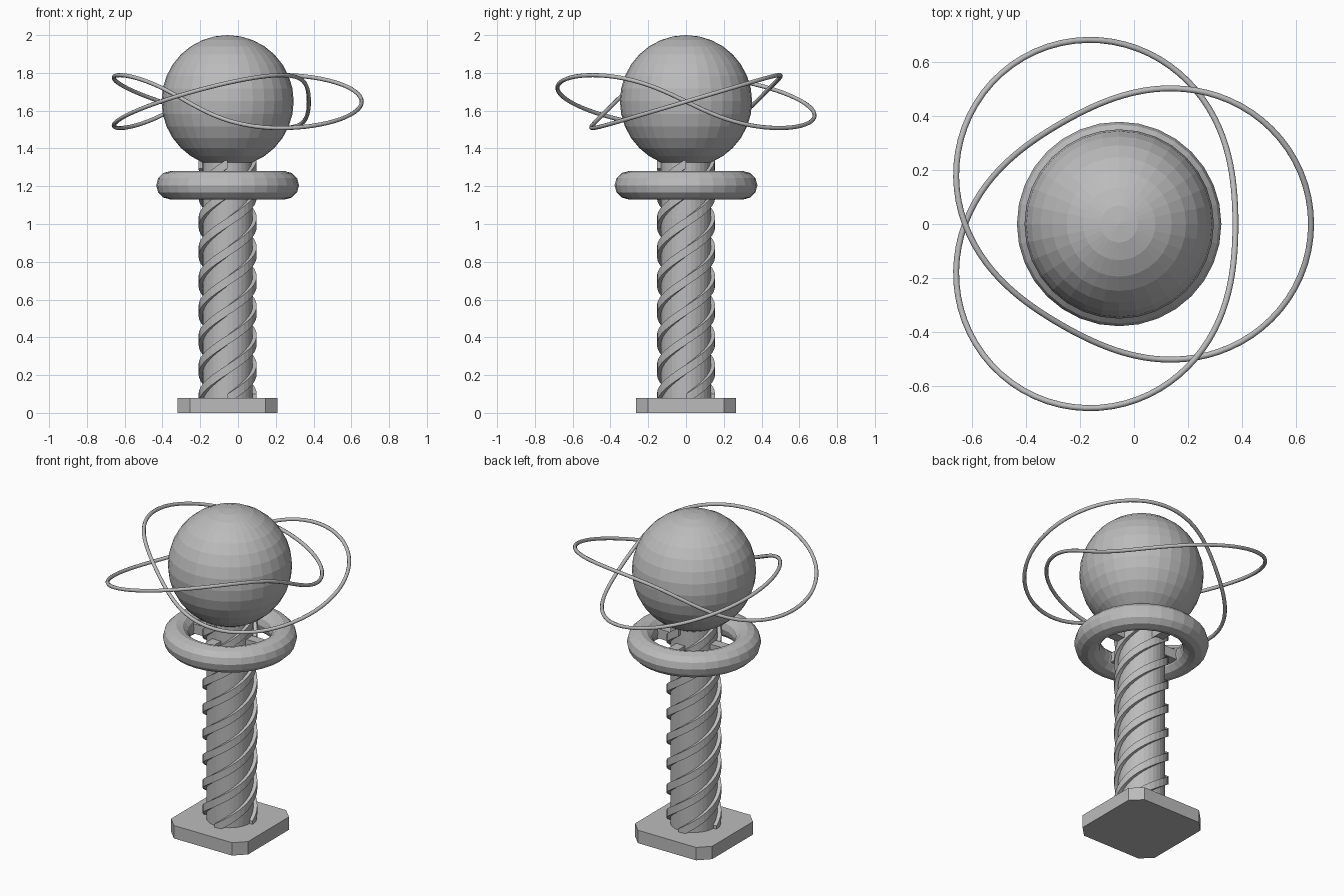
import bpy, bmesh, math
from math import sin, cos, pi

if "Cube" in bpy.data.objects:
    bpy.data.objects.remove(bpy.data.objects["Cube"])

CX = -0.055  # the column axis sits slightly left of the bounding box centre

grey = bpy.data.materials.new("stone_grey")
grey.diffuse_color = (0.5, 0.5, 0.5, 1)
grey.use_nodes = True
grey.node_tree.nodes["Principled BSDF"].inputs["Base Color"].default_value = grey.diffuse_color


def finish(bm, name, smooth=False):
    bmesh.ops.recalc_face_normals(bm, faces=bm.faces)
    me = bpy.data.meshes.new(name)
    bm.to_mesh(me)
    bm.free()
    ob = bpy.data.objects.new(name, me)
    ob.location.x = CX
    me.materials.append(grey)
    for p in me.polygons:
        p.use_smooth = smooth
    bpy.context.collection.objects.link(ob)
    return ob


def skin(name, rings, closed, smooth=False):
    """Bridge a list of equal-sized point rings."""
    bm = bmesh.new()
    rows = [[bm.verts.new(p) for p in ring] for ring in rings]
    n, m = len(rows), len(rows[0])
    for i in range(n if closed else n - 1):
        a, b = rows[i], rows[(i + 1) % n]
        for j in range(m):
            k = (j + 1) % m
            bm.faces.new((a[j], a[k], b[k], b[j]))
    if not closed:
        bm.faces.new(rows[0])
        bm.faces.new(rows[-1])
    return finish(bm, name, smooth)


def sweep_round(name, path, radius, sides, smooth=False):
    """Closed round tube following a list of points around the z axis."""
    from mathutils import Vector
    pts = [Vector(p) for p in path]
    rings = []
    for i, p in enumerate(pts):
        t = (pts[(i + 1) % len(pts)] - pts[i - 1]).normalized()
        u = t.cross(Vector((0, 0, 1))).normalized()
        v = u.cross(t)
        rings.append([p + radius * (cos(a) * u + sin(a) * v)
                      for a in (2 * pi * j / sides for j in range(sides))])
    return skin(name, rings, True, smooth)


# Base plate with cut corners
h, c = 0.265, 0.2
outline = [(h, -c), (h, c), (c, h), (-c, h), (-h, c), (-h, -c), (-c, -h), (c, -h)]
skin("base_plate", [[(x, y, z) for x, y in outline] for z in (0, 0.08)], False)

# Column core
Z0, Z1 = 0.07, 1.335
skin("column", [[(0.133 * cos(2 * pi * j / 32), 0.133 * sin(2 * pi * j / 32), z)
                 for j in range(32)] for z in (Z0, Z1)], False)

# Four square helical ribs, two right-handed turns
STEPS, TURNS = 64, 2
for k in range(4):
    rings = []
    for i in range(STEPS + 1):
        f = i / STEPS
        a = k * pi / 2 + f * TURNS * 2 * pi
        z = 0.075 + f * 1.245
        rings.append([(r * cos(a), r * sin(a), z + dz)
                      for r, dz in ((0.12, -0.025), (0.154, -0.025), (0.154, 0.025), (0.12, 0.025))])
    skin(f"spiral_rib_{k + 1}", rings, False)

# Collar ring
sweep_round("collar_ring", [(0.303 * cos(2 * pi * i / 32), 0.303 * sin(2 * pi * i / 32), 1.205)
                            for i in range(32)], 0.075, 12)

# Spokes holding the collar ring
for k in range(4):
    a = k * pi / 2
    rings = []
    for r in (0.11, 0.27):
        rings.append([(r * cos(a) - s * sin(a), r * sin(a) + s * cos(a), 1.205 + dz)
                      for s, dz in ((-0.03, -0.03), (0.03, -0.03), (0.03, 0.03), (-0.03, 0.03))])
    skin(f"spoke_{k + 1}", rings, False)

# Globe
bm = bmesh.new()
bmesh.ops.create_uvsphere(bm, u_segments=32, v_segments=16, radius=0.35)
finish(bm, "globe").location.z = 1.65

# Trefoil orbit band around the globe
path = []
for i in range(180):
    p = 2 * pi * i / 180
    r = 0.57 + 0.14 * cos(3 * p)
    path.append((r * cos(2 * p), r * sin(2 * p), 1.648 + 0.14 * sin(3 * p)))
sweep_round("orbit_band", path, 0.011, 8, True)
